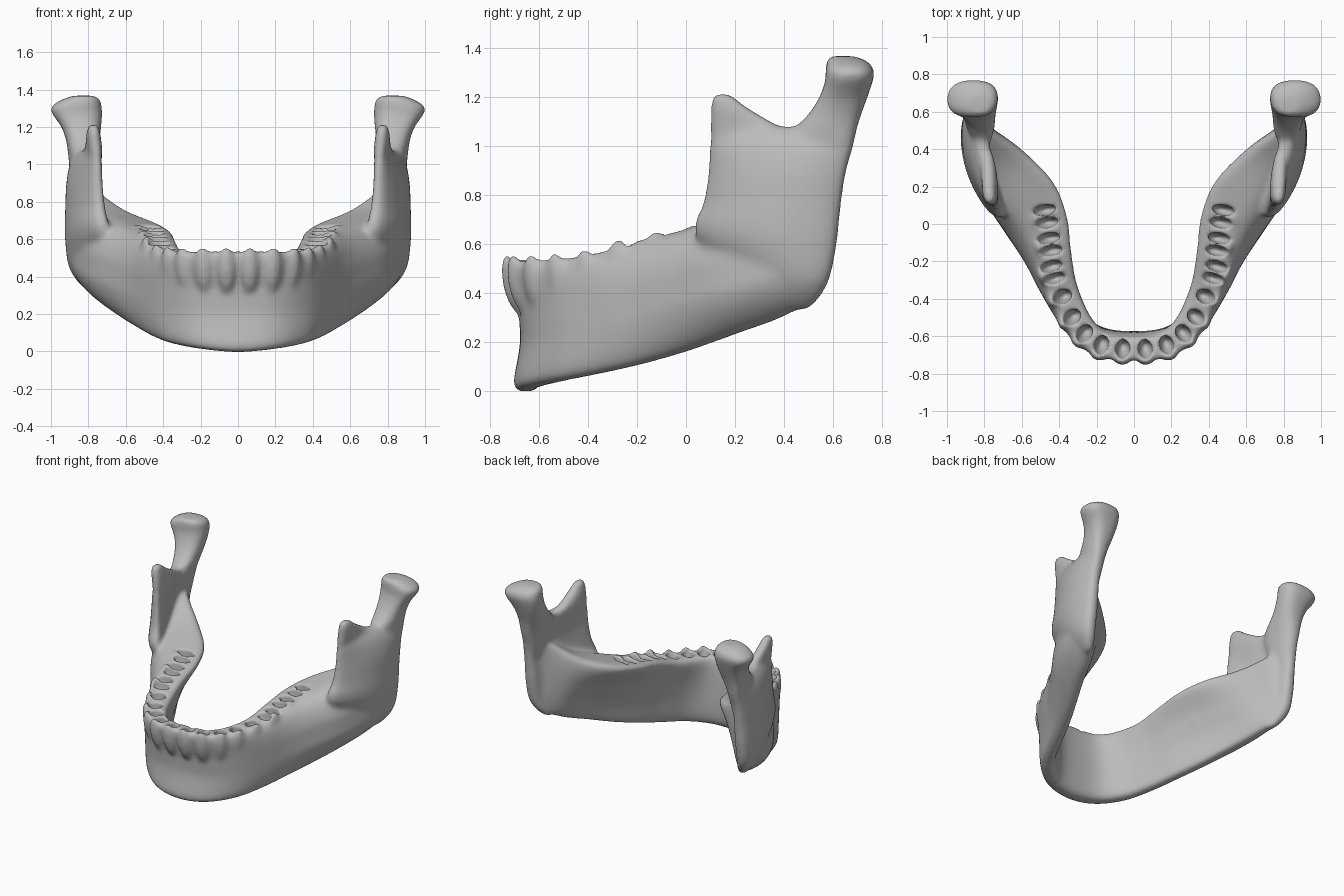
import bpy, bmesh
from math import sin, cos, pi, radians, copysign
from mathutils import Vector, Matrix

cube = bpy.data.objects.get("Cube")
if cube:
    bpy.data.objects.remove(cube, do_unlink=True)

SEG = 48


def power(v, e):
    return copysign(abs(v) ** e, v)


def resample(rows, steps=5):
    """Smooth spline through rows of numbers."""
    out = []
    for i in range(len(rows) - 1):
        p = [rows[max(0, min(len(rows) - 1, i + k))] for k in (-1, 0, 1, 2)]
        for s in range(steps):
            t = s / steps
            out.append([b + .5 * t * (c - a + t * (2*a - 5*b + 4*c - d + t * (3*(b - c) + d - a)))
                        for a, b, c, d in zip(*p)])
    return out + [list(rows[-1])]


def loft(bm, rings):
    """Closed skin over a list of rings."""
    loops = [[bm.verts.new(p) for p in ring] for ring in rings]
    faces = [bm.faces.new(loops[0]), bm.faces.new(loops[-1])]
    for a, b in zip(loops, loops[1:]):
        for i in range(SEG):
            j = (i + 1) % SEG
            faces.append(bm.faces.new((a[i], a[j], b[j], b[i])))
    bmesh.ops.recalc_face_normals(bm, faces=faces)


def body_ring(row):
    """Upright section: outward angle, then x, y, z, half width at bottom, middle, top."""
    n = Vector((cos(radians(row[0])), sin(radians(row[0])), 0))
    ring = []
    for i in range(SEG):
        f = 2 * pi * (i + .5) / SEG
        e = .55 if cos(f) > 0 else .4
        u = .5 - .5 * power(cos(f), e)
        w = (2*(u - .5)*(u - 1), 4*u*(1 - u), 2*u*(u - .5))
        x, y, z, h = (sum(w[k] * row[1 + 4*k + c] for k in range(3)) for c in range(4))
        ring.append(Vector((x, y, z)) + n * h * power(sin(f), e))
    return ring


def level_ring(row, side):
    """Level section: z, front y, rear y, front x, rear x, half width, outward bow."""
    z, yf, yr, xf, xr, h, bow = row
    ring = []
    for i in range(SEG):
        f = 2 * pi * i / SEG
        s = .5 + .5 * power(cos(f), .9)
        x = xf + (xr - xf) * s + bow * sin(pi * s) + h * power(sin(f), .7)
        ring.append((side * x, yf + (yr - yf) * s, z))
    return ring


def ellipsoid(bm, centre, angle, radii):
    """Ball stretched to radii, turned to face outward and leaning out at the top."""
    turn = Matrix.Rotation(angle, 4, 'Z') @ Matrix.Rotation(.2, 4, 'Y')
    m = Matrix.Translation(centre) @ turn @ Matrix.Diagonal((*radii, 1))
    bmesh.ops.create_uvsphere(bm, u_segments=20, v_segments=12, radius=1, matrix=m)


def make_object(name, bm):
    mesh = bpy.data.meshes.new(name)
    bm.to_mesh(mesh)
    bm.free()
    obj = bpy.data.objects.new(name, mesh)
    bpy.context.collection.objects.link(obj)
    return obj


# Horseshoe body, from the chin to the inside of the ramus
half_body = [
    (-90, 0, -.657, -.004, .08, 0, -.625, .27, .05, 0, -.675, .535, .078),
    (-75, .19, -.625, .012, .075, .19, -.603, .27, .055, .17, -.655, .535, .085),
    (-50, .34, -.5, .04, .065, .33, -.5, .28, .065, .278, -.557, .535, .095),
    (-24, .43, -.32, .075, .06, .435, -.325, .32, .075, .37, -.375, .555, .107),
    (-22, .5, -.15, .115, .06, .505, -.17, .36, .09, .413, -.19, .61, .125),
    (-25, .58, .02, .165, .06, .595, 0, .41, .11, .447, -.01, .65, .155),
    (-30, .67, .2, .23, .06, .695, .18, .45, .125, .53, .155, .695, .175),
    (-30, .75, .38, .295, .05, .775, .36, .5, .12, .67, .33, .765, .125),
    (-30, .81, .5, .36, .03, .84, .49, .56, .07, .79, .47, .88, .06),
    (-30, .83, .55, .43, .02, .855, .56, .65, .025, .83, .57, .95, .02),
]
other_half = [(-180 - r[0], *[-v if k % 4 == 0 else v for k, v in enumerate(r[1:])])
              for r in reversed(half_body[1:])]

# Ramus, front process and joint head
ramus = [(.33, .42, .5, .775, .8, .025, 0), (.39, .32, .555, .78, .83, .05, .01),
         (.47, .22, .592, .75, .855, .065, .03), (.6, .06, .618, .715, .86, .075, .045),
         (.68, .035, .627, .72, .86, .075, .045), (.77, .07, .637, .735, .86, .068, .045),
         (.9, .09, .657, .745, .862, .06, .042), (1.01, .095, .687, .75, .86, .055, .02),
         (1.08, .11, .687, .76, .845, .03, 0)]
front_process = [(.9, .12, .4, .757, .81, .025, 0), (1.05, .096, .42, .755, .795, .042, 0),
                 (1.1, .098, .35, .76, .785, .042, 0), (1.16, .1, .25, .767, .78, .038, 0),
                 (1.215, .11, .18, .772, .775, .028, 0)]
joint_head = [(.75, .48, .62, .84, .85, .03, 0), (.9, .45, .655, .82, .853, .055, 0),
              (1, .43, .684, .81, .852, .067, 0),
              (1.07, .445, .699, .81, .845, .08, 0), (1.13, .5, .717, .82, .838, .09, 0),
              (1.2, .545, .742, .838, .838, .107, 0), (1.27, .57, .765, .862, .857, .135, 0),
              (1.305, .57, .77, .87, .86, .137, 0), (1.342, .573, .748, .845, .84, .11, 0),
              (1.368, .585, .69, .825, .825, .06, 0)]

# Tooth sockets: x, y, rim height, outward angle, number of roots
sockets = [(.06, -.672, .54, -86, 1), (.175, -.65, .54, -74, 1), (.266, -.588, .54, -52, 1),
           (.333, -.5, .545, -38, 1), (.385, -.39, .56, -25, 1), (.435, -.26, .595, -16, 2),
           (.45, -.11, .63, -10, 2), (.472, .04, .655, -10, 2)]

bone = bmesh.new()
holes = bmesh.new()
loft(bone, [body_ring(r) for r in resample(other_half + half_body)])
for side in (-1, 1):
    for rows in (ramus, front_process, joint_head):
        loft(bone, [level_ring(r, side) for r in resample(rows)])
    for x, y, z, deg, roots in sockets:
        a = radians(deg if side > 0 else 180 - deg)
        out = Vector((cos(a), sin(a), 0))
        along = Vector((-sin(a), cos(a), 0))
        c = Vector((side * x, y, z))
        # Root bulge on the outer wall
        ellipsoid(bone, c + out * .034 - Vector((0, 0, .1)), a, (.045, .03 + .022 * roots, .13))
        for k in range(roots):
            shift = (k - (roots - 1) / 2) * .068
            size = (.05, .039, .13) if roots == 1 else (.06, .029, .1)
            ellipsoid(holes, c + along * shift, a, size)

jaw = make_object("lower_jaw", bone)
cutter = make_object("socket_cutter", holes)
cutter.hide_render = True


# Fuse the parts, soften the joins, sink the sockets
def remesh_and_smooth(times):
    m = jaw.modifiers.new("fuse", 'REMESH')
    m.mode = 'VOXEL'
    m.voxel_size = .0105
    m = jaw.modifiers.new("soften", 'SMOOTH')
    m.factor = .5
    m.iterations = times


remesh_and_smooth(26)
cut = jaw.modifiers.new("sockets", 'BOOLEAN')
cut.operation = 'DIFFERENCE'
cut.solver = 'EXACT'
cut.object = cutter
remesh_and_smooth(4)

bpy.ops.object.select_all(action='DESELECT')
bpy.context.view_layer.objects.active = jaw
jaw.select_set(True)
for name in [m.name for m in jaw.modifiers]:
    bpy.ops.object.modifier_apply(modifier=name)
bpy.data.objects.remove(cutter, do_unlink=True)

grey = bpy.data.materials.new("bone_grey")
grey.use_nodes = True
colour = (.5, .5, .5, 1)
grey.diffuse_color = colour
grey.node_tree.nodes["Principled BSDF"].inputs["Base Color"].default_value = colour
jaw.data.materials.clear()
jaw.data.materials.append(grey)
bpy.ops.object.shade_smooth()
